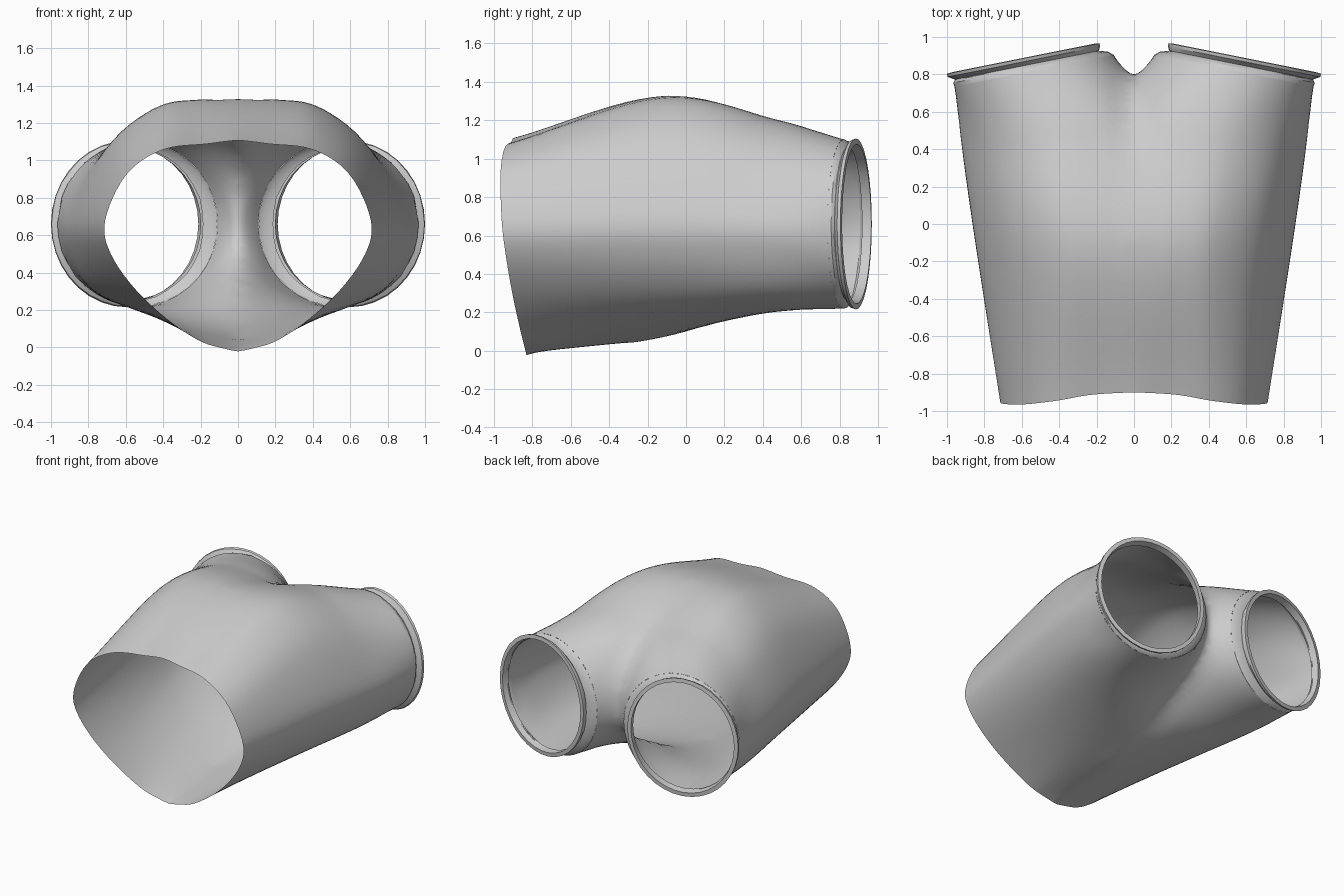
import bpy, bmesh, random
from math import cos, sin, radians, pi
from mathutils import Vector

if "Cube" in bpy.data.objects:
    bpy.data.objects.remove(bpy.data.objects["Cube"])

random.seed(3)
AROUND, ALONG = 6, 12          # subdivisions per profile span / per length span

# Half-body cross-sections (x, z), from inner top, round the outside, back to the inner side
WAIST = [(-.12, 1.08), (.2, 1.085), (.42, 1.05), (.6, .92), (.71, .68), (.68, .5),
         (.53, .29), (.31, .10), (.12, .005), (-.12, .005), (-.2, .35), (-.2, .75)]
HIP = [(-.1, 1.295), (.24, 1.32), (.45, 1.27), (.67, 1.08), (.835, .72), (.81, .5),
       (.66, .29), (.42, .15), (.15, .085), (-.1, .09), (-.22, .4), (-.22, .9)]
THIGH = [(.0, 1.11), (.27, 1.2), (.53, 1.17), (.76, 1.0), (.91, .70), (.89, .5),
         (.77, .31), (.56, .21), (.3, .22), (.05, .33), (-.17, .54), (-.17, .85)]


def waist_y(x, z):
    y = -.965 + .13 * (max(0, .8 - z) / .8) ** 1.6
    if z > .8:
        y += .065 * max(0, 1 - (x / .5) ** 2)
    return y


def cr(a, b, c, d, t):
    """Catmull-Rom interpolation of vectors."""
    return .5 * (2 * b + (c - a) * t + (2 * a - 5 * b + 4 * c - d) * t * t
                 + (3 * b - a - 3 * c + d) * t ** 3)


def smooth_loop(pts):
    n = len(pts)
    return [cr(pts[i - 1], pts[i], pts[(i + 1) % n], pts[(i + 2) % n], k / AROUND)
            for i in range(n) for k in range(AROUND)]


def leg_loop(cx, cy, rx, rz, n, wobble=0):
    """Ellipse in the tilted plane of the leg opening."""
    out = []
    for i in range(n):
        a = radians(120) - 2 * pi * i / n
        w = 1 + random.uniform(-wobble, wobble)
        x = rx * w * cos(a)
        out.append(Vector((cx + x, cy - .2 * x, .66 + rz * w * sin(a))))
    return out


def loft(bm, loops):
    rows = [[bm.verts.new(p) for p in lp] for lp in loops]
    n = len(rows[0])
    for r, s in zip(rows, rows[1:]):
        for i in range(n):
            j = (i + 1) % n
            bm.faces.new((r[i], r[j], s[j], s[i]))


def mirror_x(bm):
    res = bmesh.ops.duplicate(bm, geom=bm.verts[:] + bm.edges[:] + bm.faces[:])["geom"]
    for v in res:
        if isinstance(v, bmesh.types.BMVert):
            v.co.x *= -1
    bmesh.ops.reverse_faces(bm, faces=[f for f in res if isinstance(f, bmesh.types.BMFace)])
    bmesh.ops.remove_doubles(bm, verts=bm.verts, dist=.0005)


def finish(bm, name, angle):
    bmesh.ops.recalc_face_normals(bm, faces=bm.faces)
    me = bpy.data.meshes.new(name)
    bm.to_mesh(me)
    bm.free()
    ob = bpy.data.objects.new(name, me)
    bpy.context.collection.objects.link(ob)
    bpy.ops.object.select_all(action='DESELECT')
    ob.select_set(True)
    bpy.context.view_layer.objects.active = ob
    bpy.ops.object.shade_smooth_by_angle(angle=radians(angle))


# Shorts body: loft one leg from waist to hem, cut at the centre, mirror
keys = [smooth_loop([Vector((x, waist_y(x, z), z)) for x, z in WAIST]),
        smooth_loop([Vector((x, -.12, z)) for x, z in HIP]),
        smooth_loop([Vector((x, .45 - .1 * (x - .5), z)) for x, z in THIGH])]
count = len(keys[0])
keys.append(leg_loop(.535, .82, .425, .44, count))
ext = [[2 * a - b for a, b in zip(keys[0], keys[1])]] + keys + \
      [[2 * a - b for a, b in zip(keys[3], keys[2])]]
loops = []
for s in range(3):
    for k in range(ALONG):
        loops.append([cr(*(ext[s + m][i] for m in range(4)), k / ALONG) for i in range(count)])
loops.append(keys[3])

bm = bmesh.new()
loft(bm, loops)
bmesh.ops.bisect_plane(bm, geom=bm.verts[:] + bm.edges[:] + bm.faces[:], dist=1e-4,
                       plane_co=(0, 0, 0), plane_no=(1, 0, 0), clear_inner=True)
for v in bm.verts:
    if abs(v.co.x) < 2e-4:
        v.co.x = 0
mirror_x(bm)
# Soften the centre seam and crotch
for it in range(14):
    near = [v for v in bm.verts if abs(v.co.x) < .14 and not v.is_boundary]
    bmesh.ops.smooth_vert(bm, verts=near, factor=.5, use_axis_x=True,
                          use_axis_y=True, use_axis_z=True)
finish(bm, "shorts_body", 50)

# Leg cuffs: gathered hem, pinched neck and a folded rim
bm = bmesh.new()
N = 36
loft(bm, [leg_loop(.535, .82, .425, .44, N),
          leg_loop(.55, .838, .415, .43, N, .012),
          leg_loop(.57, .85, .385, .41, N, .01),
          leg_loop(.588, .868, .408, .44, N, .004),
          leg_loop(.592, .885, .408, .445, N),
          leg_loop(.592, .888, .38, .415, N),
          leg_loop(.575, .84, .378, .405, N)])
mirror_x(bm)
finish(bm, "leg_cuffs", 30)
